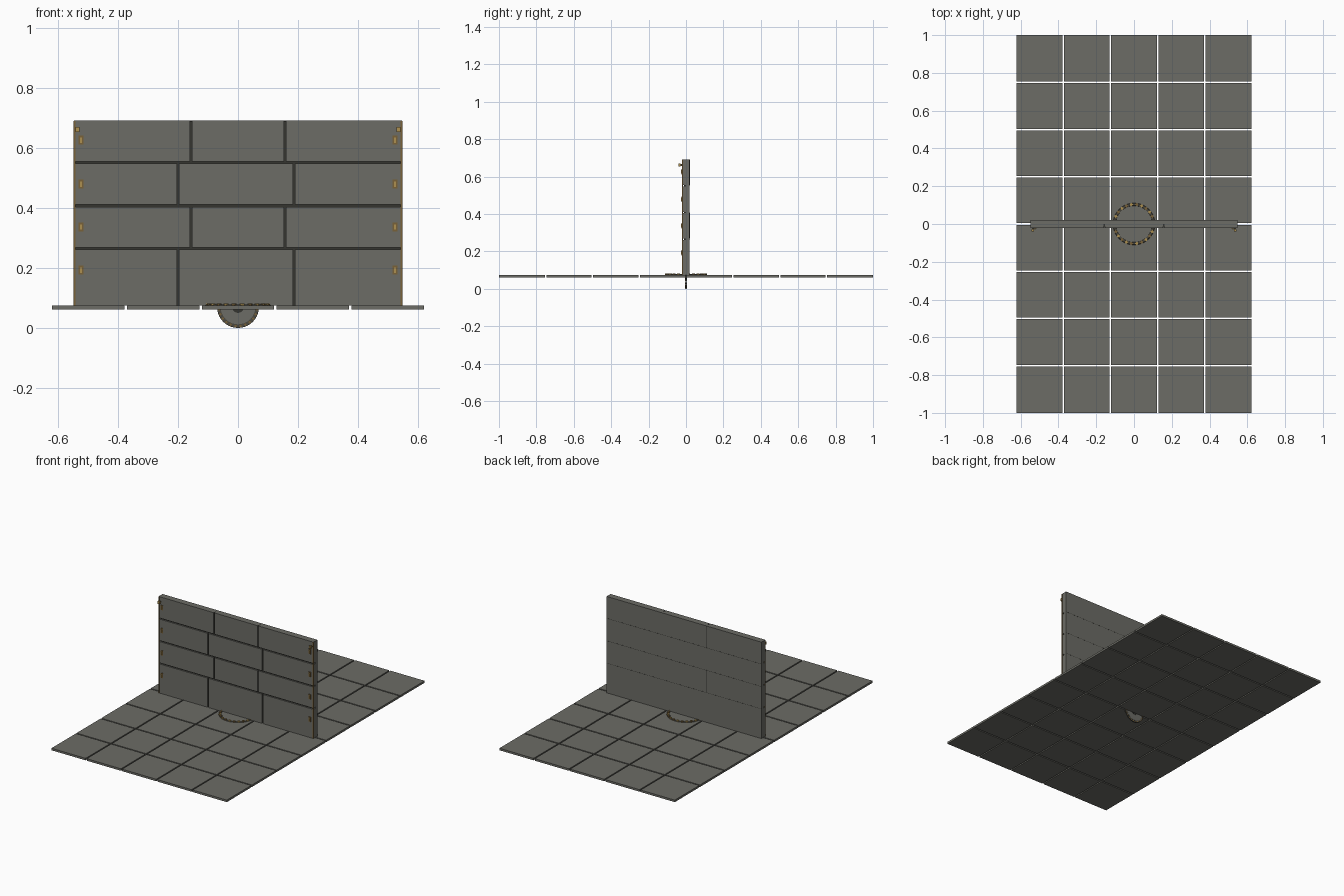
import bpy
import math
from mathutils import Matrix

cube = bpy.data.objects.get("Cube")
if cube:
    bpy.data.objects.remove(cube, do_unlink=True)


def material(name, rgb):
    m = bpy.data.materials.new(name)
    m.use_nodes = True
    m.diffuse_color = (*rgb, 1)
    m.node_tree.nodes["Principled BSDF"].inputs["Base Color"].default_value = (*rgb, 1)
    return m


STONE = material("grey stone", (0.15, 0.15, 0.132))
SEAM = material("dark seam", (0.035, 0.035, 0.03))
METAL = material("dark metal", (0.07, 0.065, 0.05))
BRONZE = material("bronze", (0.19, 0.12, 0.04))
GOLD = material("gold", (0.42, 0.28, 0.08))


def finish(name, mat):
    ob = bpy.context.object
    ob.name = name
    ob.data.materials.append(mat)
    return ob


def box(name, mat, x, y, z):
    """Box from three (low, high) ranges."""
    bpy.ops.mesh.primitive_cube_add(size=1)
    ob = finish(name, mat)
    spans = (x, y, z)
    size = Matrix.Diagonal([b - a for a, b in spans] + [1])
    ob.data.transform(size)
    ob.location = [(a + b) / 2 for a, b in spans]
    return ob


def disc(name, mat, r, depth, loc, upright=False, sides=32):
    bpy.ops.mesh.primitive_cylinder_add(vertices=sides, radius=r, depth=depth, location=loc)
    ob = finish(name, mat)
    if upright:
        ob.data.transform(Matrix.Rotation(math.pi / 2, 4, "X"))
    return ob


# Floor slabs with open joints
FLOOR, GAP = 0.075, 0.004
for i in range(5):
    for j in range(8):
        x0, y0 = -0.625 + i * 0.25, -1 + j * 0.25
        lo_y = y0 if j == 0 else y0 + GAP
        hi_y = y0 + 0.25 if j == 7 else y0 + 0.25 - GAP
        box("floor_tile", STONE, (x0 + GAP, x0 + 0.25 - GAP), (lo_y, hi_y), (0.062, FLOOR))

# Wall backing and block courses
HALF, TOP = 0.548, 0.692
box("wall_backing", STONE, (-HALF, HALF), (0, 0.02), (FLOOR, TOP))
box("wall_joint_fill", SEAM, (-HALF + 0.006, HALF - 0.006), (-0.012, 0.001), (FLOOR, TOP - 0.001))
levels = [FLOOR, 0.265, 0.408, 0.552, TOP]
J = 0.0035
for k in range(4):
    cuts = [-HALF, -0.2, 0.187, HALF] if k % 2 == 0 else [-HALF, -0.157, 0.157, HALF]
    z0 = levels[k] + (J if k else 0)
    z1 = levels[k + 1] - (J if k < 3 else 0)
    for n in range(3):
        x0 = cuts[n] + (J if n else 0)
        x1 = cuts[n + 1] - (J if n < 2 else 0)
        box("wall_block", STONE, (x0, x1), (-0.02, 0.001), (z0, z1))
    # Fine joints on the back
    if k % 2:
        box("back_joint", SEAM, (-0.159, -0.155), (0.0195, 0.0205), (z0, z1))
    if k:
        box("back_course_joint", SEAM, (-HALF, HALF), (0.0195, 0.0203),
            (levels[k] - 0.001, levels[k] + 0.001))

# Edge trims, clasps and top knobs on both sides
for s in (-1, 1):
    def side(a, b):
        return tuple(sorted((s * a, s * b)))
    box("edge_trim", BRONZE, side(0.543, 0.549), (-0.0215, -0.015), (FLOOR, 0.691))
    for z in (0.193, 0.337, 0.48, 0.627):
        box("clasp_plate", BRONZE, side(0.516, 0.532), (-0.024, -0.019), (z - 0.015, z + 0.015))
        box("clasp_pin", GOLD, side(0.521, 0.527), (-0.028, -0.023), (z - 0.009, z + 0.009))
    box("knob_stem", METAL, side(0.532, 0.54), (-0.03, -0.019), (0.658, 0.667))
    box("knob", GOLD, side(0.529, 0.542), (-0.039, -0.029), (0.654, 0.671))

# Turning ring on the floor
bpy.ops.mesh.primitive_torus_add(major_segments=48, minor_segments=8, major_radius=0.103,
                                 minor_radius=0.008, location=(0, 0, FLOOR))
ring = finish("floor_ring", METAL)
ring.scale.z = 0.5
bpy.ops.object.shade_smooth_by_angle()
disc("ring_plate", STONE, 0.098, 0.004, (0, 0, FLOOR))
for n in range(24):
    a = math.tau * (n + 0.5) / 24
    stud = disc("ring_stud", BRONZE if n % 2 else GOLD, 0.008, 0.008,
                (0.104 * math.cos(a), 0.104 * math.sin(a), FLOOR + 0.003), sides=8)

# Upright pivot wheel hanging below the floor
CENTRE = 0.07
disc("pivot_wheel", METAL, 0.07, 0.006, (0, 0, CENTRE), True, 40)
disc("pivot_face", STONE, 0.058, 0.008, (0, 0, CENTRE), True)
disc("pivot_hub", SEAM, 0.02, 0.01, (0, 0, CENTRE), True, 16)
for n in range(12):
    a = math.pi + math.pi * (n + 0.5) / 12
    disc("pivot_stud", BRONZE, 0.004, 0.009,
         (0.064 * math.cos(a), 0, CENTRE + 0.064 * math.sin(a)), True, 8)
